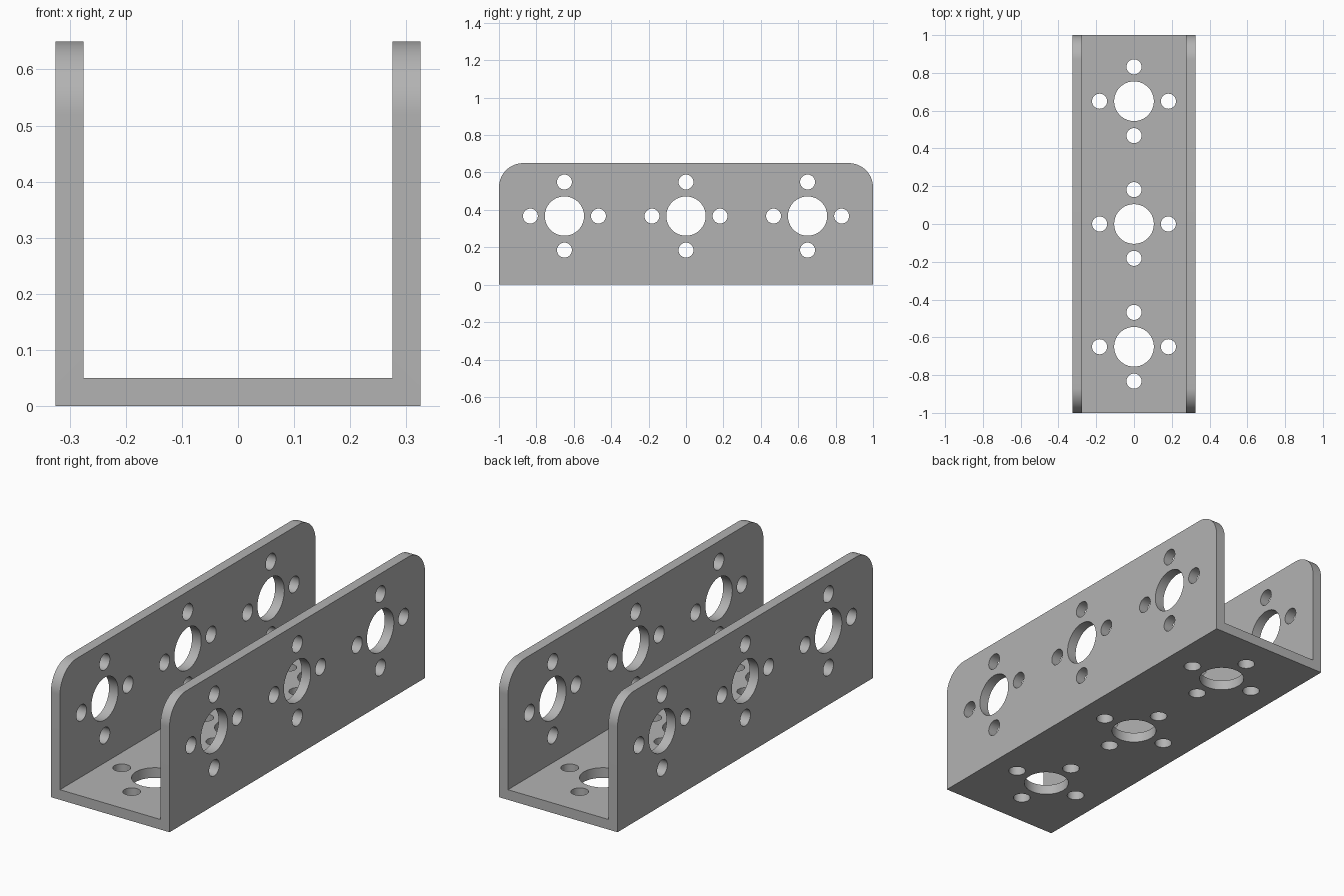
import bpy
import bmesh
from math import cos, sin, pi, radians
from mathutils import Matrix, Vector

WIDTH, LENGTH, HEIGHT, WALL = 0.65, 2.0, 0.65, 0.05
CORNER = 0.13
PITCH, HOLE_Z = 0.65, 0.367
BIG_R, SMALL_R, BOLT_R = 0.105, 0.04, 0.182

if "Cube" in bpy.data.objects:
    bpy.data.objects.remove(bpy.data.objects["Cube"])

grey = bpy.data.materials.new("metal grey")
grey.use_nodes = True
colour = (0.45, 0.45, 0.45, 1)
grey.diffuse_color = colour
grey.node_tree.nodes["Principled BSDF"].inputs["Base Color"].default_value = colour


def make_object(name, bm):
    bmesh.ops.recalc_face_normals(bm, faces=bm.faces)
    mesh = bpy.data.meshes.new(name)
    bm.to_mesh(mesh)
    bm.free()
    mesh.materials.append(grey)
    obj = bpy.data.objects.new(name, mesh)
    bpy.context.collection.objects.link(obj)
    return obj


def cut(target, cutter):
    cutter.hide_render = True
    mod = target.modifiers.new("cut", 'BOOLEAN')
    mod.operation = 'DIFFERENCE'
    mod.solver = 'EXACT'
    mod.object = cutter
    bpy.context.view_layer.objects.active = target
    bpy.ops.object.modifier_apply(modifier=mod.name)
    bpy.data.objects.remove(cutter)


def hole_pattern(name, centres, axis):
    """Large bore with four bolt holes around each centre, along the axis."""
    bm = bmesh.new()
    turn = Matrix.Rotation(radians(90), 4, 'Y') if axis == 'X' else Matrix()
    for centre in centres:
        spots = [(0, 0, BIG_R, 64)]
        spots += [(BOLT_R * cos(k * pi / 2), BOLT_R * sin(k * pi / 2), SMALL_R, 32)
                  for k in range(4)]
        for u, v, r, sides in spots:
            place = Matrix.Translation(centre) @ turn @ Matrix.Translation((u, v, 0))
            bmesh.ops.create_cone(bm, cap_ends=True, segments=sides, radius1=r,
                                  radius2=r, depth=0.2, matrix=place)
    return make_object(name, bm)


# Solid body: side outline with rounded upper corners, extruded across the width
half = LENGTH / 2
outline = [(-half, 0), (half, 0)]
for side, start in ((1, 0), (-1, pi / 2)):
    for i in range(25):
        a = start + i / 24 * pi / 2
        outline.append((side * (half - CORNER) + CORNER * cos(a),
                        HEIGHT - CORNER + CORNER * sin(a)))
bm = bmesh.new()
face = bm.faces.new([bm.verts.new((-WIDTH / 2, y, z)) for y, z in outline])
extruded = bmesh.ops.extrude_face_region(bm, geom=[face])["geom"]
bmesh.ops.translate(bm, vec=(WIDTH, 0, 0),
                    verts=[g for g in extruded if isinstance(g, bmesh.types.BMVert)])
channel = make_object("u_channel", bm)

# Open trough between the two side walls
bm = bmesh.new()
bmesh.ops.create_cube(bm, size=1, matrix=Matrix.Translation((0, 0, WALL + 0.5))
                      @ Matrix.Diagonal((WIDTH - 2 * WALL, LENGTH + 1, 1, 1)))
cut(channel, make_object("trough_cutter", bm))

# Hole patterns through the base and both walls
stations = [-PITCH, 0, PITCH]
cut(channel, hole_pattern("base_holes", [Vector((0, y, WALL / 2)) for y in stations], 'Z'))
for x in (-1, 1):
    centres = [Vector((x * (WIDTH - WALL) / 2, y, HOLE_Z)) for y in stations]
    cut(channel, hole_pattern("wall_holes", centres, 'X'))

# Smooth bores and corners, crisp edges
bpy.ops.object.select_all(action='DESELECT')
channel.select_set(True)
bpy.context.view_layer.objects.active = channel
bpy.ops.object.shade_smooth_by_angle(angle=radians(30))
